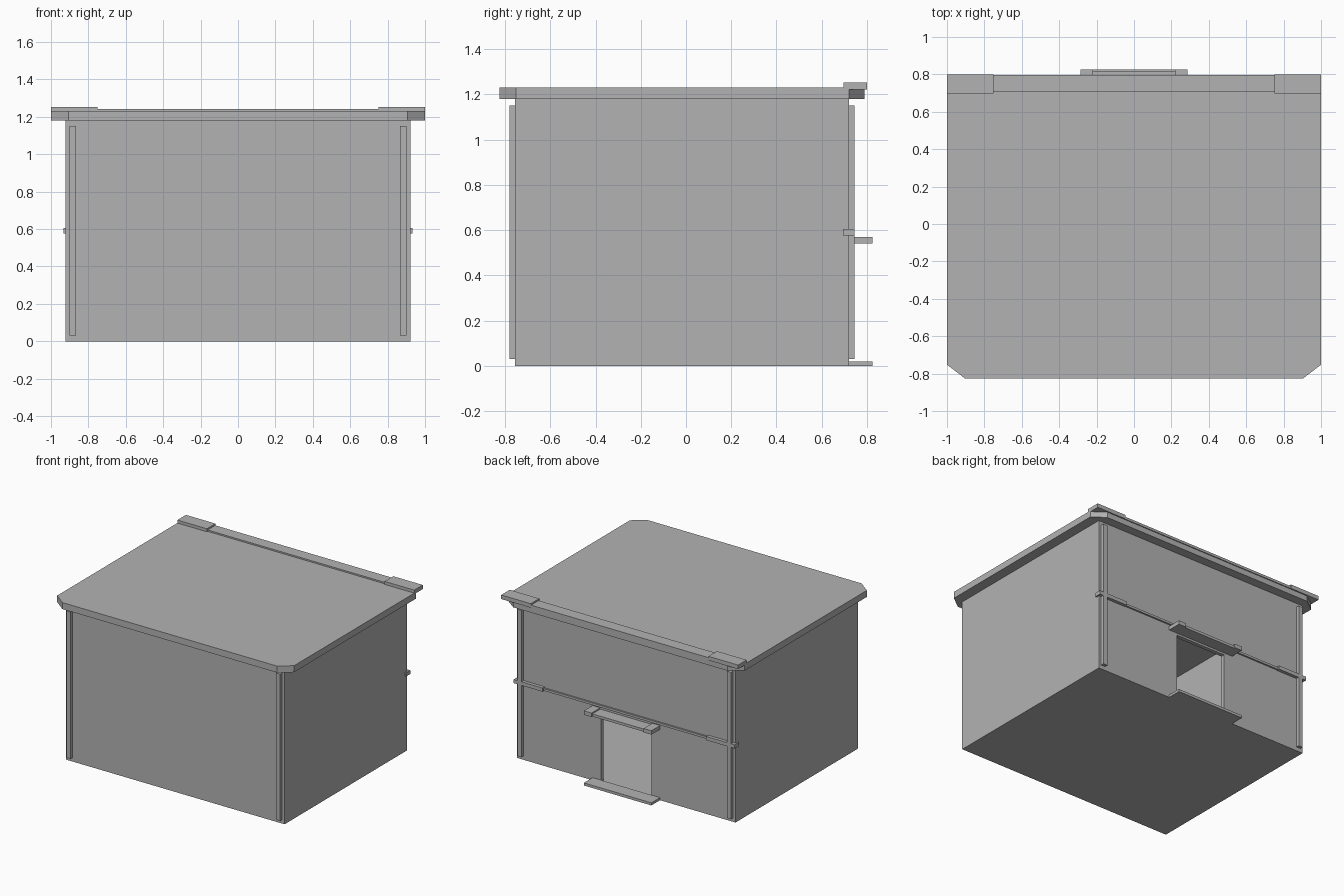
import bpy, bmesh
from mathutils import Vector

if "Cube" in bpy.data.objects:
    bpy.data.objects.remove(bpy.data.objects["Cube"])

grey = bpy.data.materials.new("plain_grey")
grey.diffuse_color = (0.45, 0.45, 0.45, 1)
grey.use_nodes = True
grey.node_tree.nodes["Principled BSDF"].inputs["Base Color"].default_value = grey.diffuse_color


def prism(name, points, direction):
    """Extrude a flat outline of 3D points along a direction."""
    bm = bmesh.new()
    face = bm.faces.new([bm.verts.new(p) for p in points])
    ext = bmesh.ops.extrude_face_region(bm, geom=[face], use_keep_orig=True)
    moved = [g for g in ext["geom"] if isinstance(g, bmesh.types.BMVert)]
    bmesh.ops.translate(bm, verts=moved, vec=Vector(direction))
    bmesh.ops.recalc_face_normals(bm, faces=bm.faces)
    mesh = bpy.data.meshes.new(name)
    bm.to_mesh(mesh)
    bm.free()
    mesh.materials.append(grey)
    obj = bpy.data.objects.new(name, mesh)
    bpy.context.collection.objects.link(obj)
    return obj


def box(name, x0, x1, y0, y1, z0, z1):
    return prism(name, [(x0, y0, z0), (x1, y0, z0), (x1, y1, z0), (x0, y1, z0)],
                 (0, 0, z1 - z0))


def pair(name, x0, x1, *yz):
    """The same box on the left and right."""
    box(name + "_right", x0, x1, *yz)
    box(name + "_left", -x1, -x0, *yz)


W, FRONT, BACK, T, TOP = 0.922, -0.755, 0.72, 0.03, 1.18
DOOR, DOOR_TOP = 0.213, 0.525

# Hollow room: floor, three walls, and a back wall with a doorway
box("floor", -W, W, FRONT, BACK, 0, 0.006)
inner = BACK - T
prism("side_and_front_walls",
      [(x, y, 0.006) for x, y in
       [(-W, inner), (-W, FRONT), (W, FRONT), (W, inner),
        (W - T, inner), (W - T, FRONT + T), (T - W, FRONT + T), (T - W, inner)]],
      (0, 0, TOP - 0.006))
prism("back_wall",
      [(x, inner, z) for x, z in
       [(-W, 0.006), (-DOOR, 0.006), (-DOOR, DOOR_TOP), (DOOR, DOOR_TOP),
        (DOOR, 0.006), (W, 0.006), (W, TOP), (-W, TOP)]],
      (0, T, 0))

# Roof slab with clipped corners
half = [(0.905, -0.825), (1, -0.752), (1, 0.72), (0.905, 0.79)]
outline = half + [(-x, y) for x, y in reversed(half)]
prism("roof", [(x, y, TOP) for x, y in outline], (0, 0, 0.05))

# Raised rail on the back roof edge with thicker ends
box("roof_rail", -0.75, 0.75, 0.705, 0.797, 1.222, 1.241)
pair("roof_rail_end", 0.75, 1.0, 0.697, 0.80, 1.222, 1.253)

# Vertical corner strips
pair("front_corner_strip", 0.867, 0.902, -0.78, FRONT, 0.03, 1.15)
pair("back_corner_strip", 0.867, 0.902, BACK, 0.745, 0.03, 1.15)

# Belt across the back wall with wrapping ends
box("belt", -0.69, 0.69, BACK, 0.733, 0.58, 0.597)
pair("belt_end", 0.69, 0.933, 0.695, 0.745, 0.577, 0.605)

# Door lintel and step
box("door_lintel", -0.22, 0.22, BACK, 0.815, 0.54, 0.56)
pair("door_lintel_end", 0.22, 0.285, BACK, 0.825, 0.54, 0.57)
box("door_step", -0.285, 0.285, BACK, 0.825, 0, 0.02)
